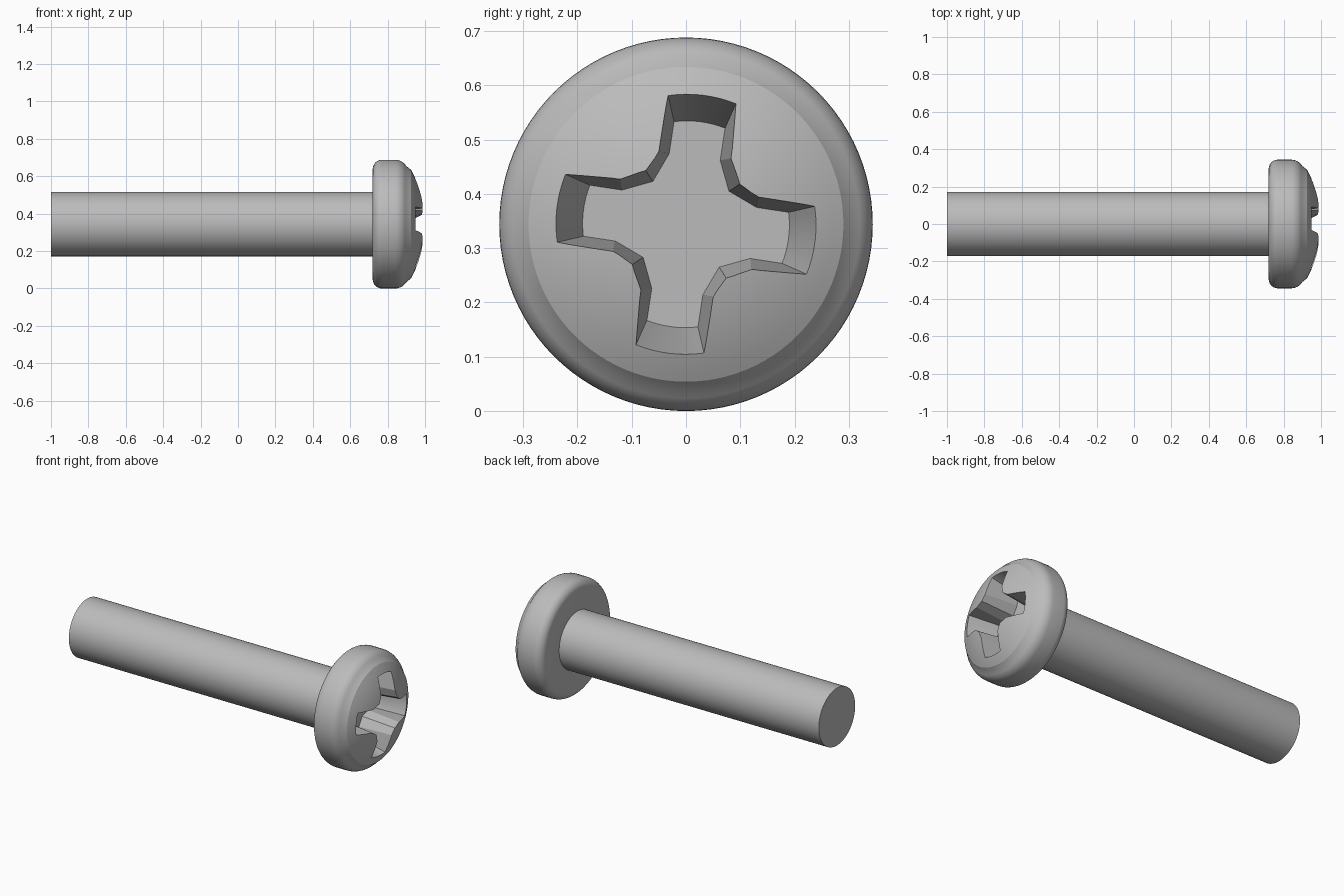
import bpy, bmesh, math
from mathutils import Vector

cube = bpy.data.objects.get("Cube")
if cube:
    bpy.data.objects.remove(cube)

HEAD_R, SHAFT_R, DOME_R = 0.344, 0.172, 0.6
HEAD_BACK, FLOOR = 0.72, 0.78
AXIS_Z = HEAD_R
SEGMENTS = 96

steel = bpy.data.materials.new("steel grey")
steel.use_nodes = True
grey = (0.5, 0.5, 0.5, 1)
steel.diffuse_color = grey
steel.node_tree.nodes["Principled BSDF"].inputs["Base Color"].default_value = grey


def make_object(name, bm):
    bmesh.ops.recalc_face_normals(bm, faces=bm.faces)
    mesh = bpy.data.meshes.new(name)
    bm.to_mesh(mesh)
    bm.free()
    mesh.materials.append(steel)
    obj = bpy.data.objects.new(name, mesh)
    obj.location.z = AXIS_Z
    bpy.context.collection.objects.link(obj)
    return obj


def dome_x(r):
    return 1 - DOME_R + math.sqrt(DOME_R ** 2 - r ** 2)


def arc(cx, cr, radius, start, end, steps):
    angles = [math.radians(start + (end - start) * i / steps) for i in range(steps + 1)]
    return [(cx + radius * math.cos(a), cr + radius * math.sin(a)) for a in angles]


# Screw body: shaft, rounded rim and domed head turned around the x axis
profile = [(-1, 0), (-1, SHAFT_R), (HEAD_BACK, SHAFT_R)]
profile += arc(HEAD_BACK + 0.05, HEAD_R - 0.05, 0.05, 180, 90, 8)
profile += arc(0.84, HEAD_R - 0.07, 0.07, 90, 32, 6)
profile += [(dome_x(r), r) for r in [0.29 * (1 - i / 14) for i in range(15)]]

bm = bmesh.new()
verts = [bm.verts.new((x, 0, r)) for x, r in profile]
edges = [bm.edges.new(pair) for pair in zip(verts, verts[1:])]
bmesh.ops.spin(bm, geom=verts + edges, cent=(0, 0, 0), axis=(1, 0, 0),
               angle=2 * math.pi, steps=SEGMENTS, use_merge=True)
bmesh.ops.remove_doubles(bm, verts=bm.verts, dist=0.0001)
screw = make_object("screw_body", bm)

# Tapered cross recess: one arm as (y, z) at the rim and at the floor
rim = [(-0.05, 0.134), (-0.033, 0.237), (0.092, 0.222), (0.083, 0.121), (0.099, 0.074)]
base = [(-0.031, 0.13), (-0.022, 0.189), (0.072, 0.177), (0.063, 0.118), (0.079, 0.061)]


def round_end(points, steps=8):
    """Replace the straight arm end by an arc around the screw axis."""
    a, b = Vector(points[1]), Vector(points[2])
    end = []
    for i in range(steps + 1):
        p = a.lerp(b, i / steps)
        end.append(p.normalized() * (a.length + (b.length - a.length) * i / steps))
    return [Vector(points[0])] + end + [Vector(p) for p in points[3:]]


bm = bmesh.new()
low, high = [], []
for quarter in range(4):
    for p, q in zip(round_end(rim), round_end(base)):
        # Carry the wall on past the dome so that the cut is clean
        reach = (1.05 - FLOOR) / (dome_x(p.length) - FLOOR)
        top = q + (p - q) * reach
        for _ in range(quarter):
            q, top = Vector((q.y, -q.x)), Vector((top.y, -top.x))
        low.append(bm.verts.new((FLOOR, q.x, q.y)))
        high.append(bm.verts.new((1.05, top.x, top.y)))
bm.faces.new(low)
bm.faces.new(high)
for i in range(len(low)):
    j = (i + 1) % len(low)
    bm.faces.new((low[i], low[j], high[j], high[i]))
cutter = make_object("recess_cutter", bm)
cutter.hide_render = True

# Cut the recess, then remove the cutter
cut = screw.modifiers.new("cross_recess", "BOOLEAN")
cut.operation = "DIFFERENCE"
cut.solver = "EXACT"
cut.object = cutter
bpy.ops.object.select_all(action="DESELECT")
screw.select_set(True)
bpy.context.view_layer.objects.active = screw
bpy.ops.object.modifier_apply(modifier=cut.name)
bpy.data.objects.remove(cutter)
bpy.ops.object.shade_smooth_by_angle(angle=math.radians(20))
